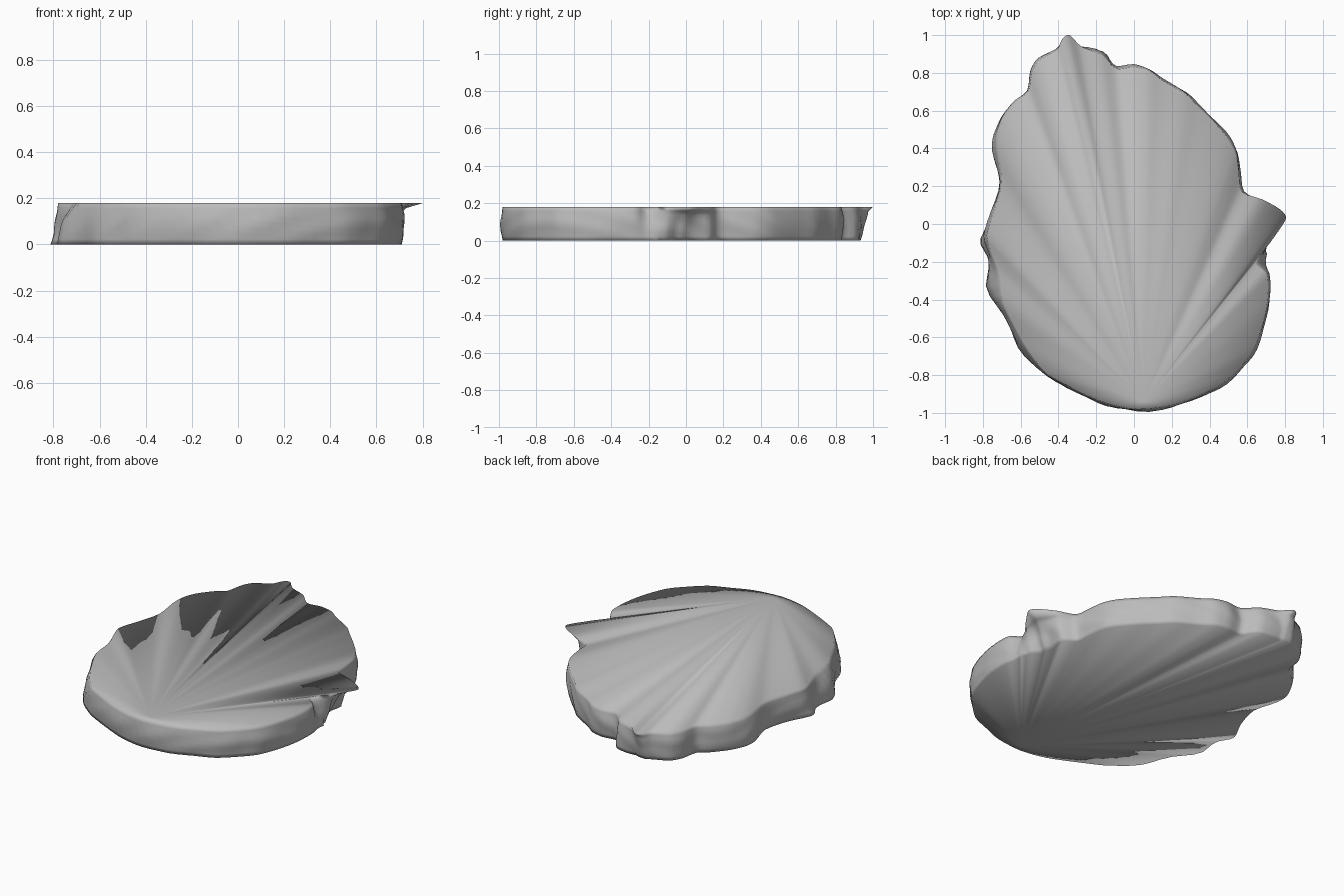
import bpy, bmesh, math
from mathutils import Vector

cube = bpy.data.objects.get("Cube")
if cube:
    bpy.data.objects.remove(cube, do_unlink=True)

HEIGHT = 0.18
HINGE = Vector((0.05, -0.94))   # point the ribs fan out from
STEPS = 3                       # smooth samples per outline segment
RINGS = 8                       # levels up the wall

# Upper rim, counterclockwise from the front
RIM = [(.02, -.98), (.2, -.96), (.33, -.91), (.45, -.86), (.55, -.77),
       (.62, -.69), (.67, -.57), (.7, -.45), (.71, -.33), (.7, -.26),
       (.64, -.21), (.72, -.1), (.79, 0), (.805, .04), (.77, .08),
       (.68, .13), (.57, .17), (.555, .27), (.54, .37), (.5, .45),
       (.42, .54), (.34, .62), (.27, .69), (.15, .76), (.08, .81),
       (0, .83), (-.08, .82), (-.12, .84), (-.18, .9), (-.28, .94),
       (-.34, 1), (-.38, .98), (-.41, .92), (-.5, .87), (-.54, .8),
       (-.56, .7), (-.62, .65), (-.69, .56), (-.72, .47), (-.72, .38),
       (-.7, .22), (-.74, .07), (-.78, -.06), (-.75, -.16), (-.71, -.26),
       (-.69, -.42), (-.61, -.58), (-.53, -.71), (-.45, -.8), (-.3, -.88),
       (-.14, -.95)]

# Wall changes below the rim: centre, reach, shift, how soon it takes effect
LOBES = [((.8, .04), .13, (-.17, -.06), .35),    # undercut beneath the horn
         ((.64, -.2), .06, (.06, .03), .6),      # filled notch below the horn
         ((-.34, 1), .07, (.02, -.07), .4),      # undercut beneath the peak
         ((-.2, .87), .07, (.03, .01), .8),
         ((-.72, .4), .13, (-.025, 0), .7),      # bulge on the right flank
         ((-.77, -.08), .08, (-.035, -.02), 3),  # flared foot
         ((-.71, -.31), .12, (-.08, -.02), .8),  # swollen flank
         ((-.58, -.63), .14, (-.03, -.03), .8)]


def smooth_outline(points):
    """Closed curve through the points, with softened tangents."""
    pts = [Vector(p) for p in points]
    n, out = len(pts), []
    for i in range(n):
        a, b, c, d = (pts[(i + k) % n] for k in (-1, 0, 1, 2))
        for s in range(STEPS):
            t = s / STEPS
            out.append(b * (2*t**3 - 3*t*t + 1) + c * (3*t*t - 2*t**3)
                       + (c - a) * 0.4 * (t**3 - 2*t*t + t)
                       + (d - b) * 0.4 * (t**3 - t*t))
    return out


def wall_point(p, depth):
    """Rim point carried down the wall; depth is 0 at the rim, 1 at the foot."""
    q = p.copy()
    for centre, reach, shift, power in LOBES:
        near = math.exp(-((p - Vector(centre)).length / reach) ** 2)
        q += Vector(shift) * near * depth ** power
    outward = p.normalized()
    ripple = math.sin(23 * p.x + 5 * depth) * math.sin(19 * p.y - 4 * depth)
    belly = math.sin(math.pi * depth)
    return q + outward * belly * (0.012 + 0.006 * ripple)


material = bpy.data.materials.new("stone_grey")
material.use_nodes = True
grey = (0.5, 0.5, 0.5, 1)
material.diffuse_color = grey
material.node_tree.nodes["Principled BSDF"].inputs["Base Color"].default_value = grey

# Walls, level by level from the rim to the foot
bm = bmesh.new()
outline = smooth_outline(RIM)
n = len(outline)
levels = []
for r in range(RINGS + 1):
    depth = r / RINGS
    levels.append([bm.verts.new((*wall_point(p, depth), HEIGHT * (1 - depth)))
                   for p in outline])
for upper, lower in zip(levels, levels[1:]):
    for i in range(n):
        j = (i + 1) % n
        bm.faces.new((upper[i], lower[i], lower[j], upper[j]))

# Ribbed top and underside, each fanning from the hinge
for ring, z in ((levels[0], HEIGHT), (levels[-1], 0)):
    hinge = bm.verts.new((*HINGE, z))
    for i in range(n):
        bm.faces.new((hinge, ring[i], ring[(i + 1) % n]))
bmesh.ops.recalc_face_normals(bm, faces=bm.faces)

mesh = bpy.data.meshes.new("shell_slab")
bm.to_mesh(mesh)
bm.free()
mesh.materials.append(material)
mesh.shade_smooth()
slab = bpy.data.objects.new("shell_slab", mesh)
bpy.context.collection.objects.link(slab)
